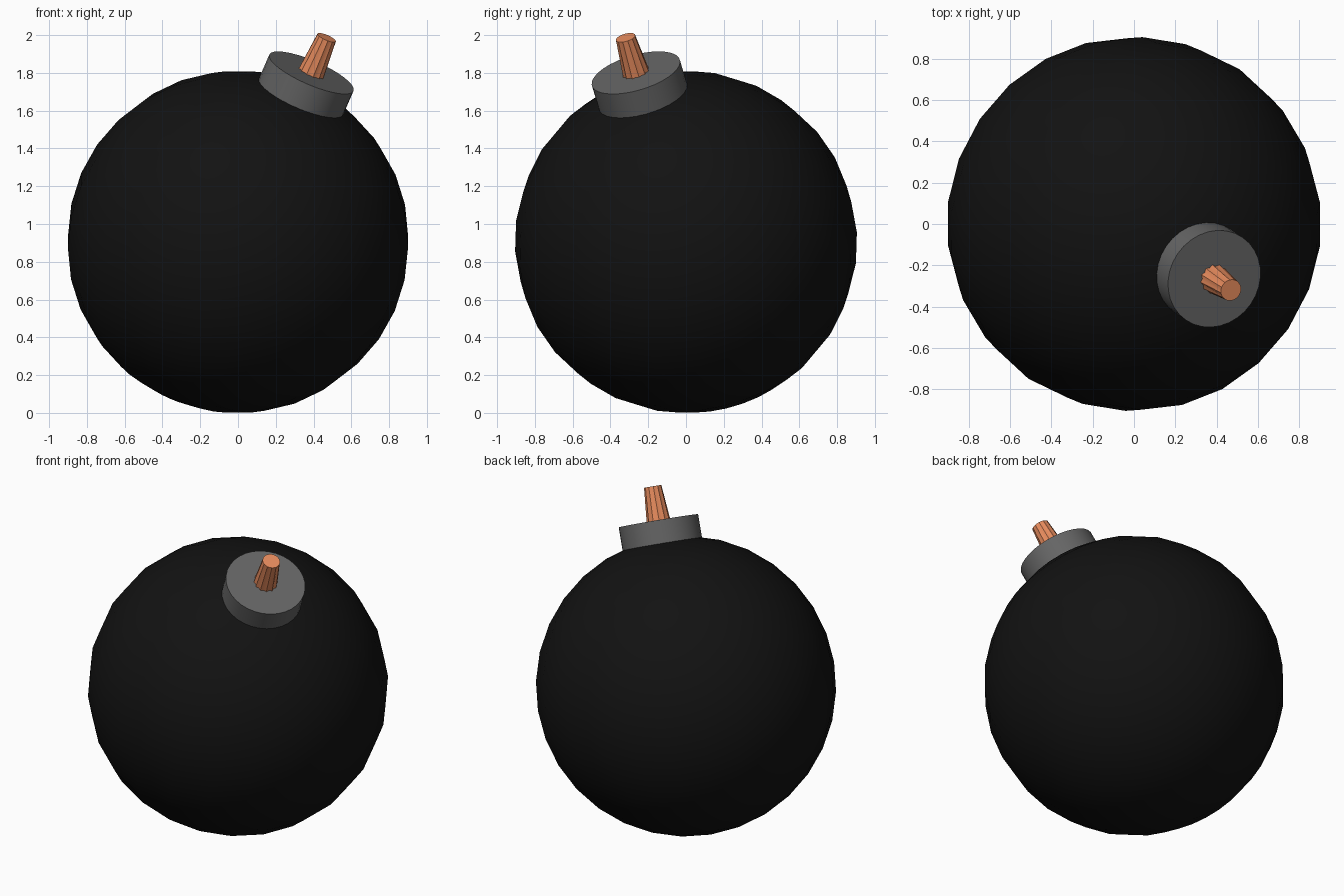
import bpy, bmesh
from math import radians, cos, sin, pi
from mathutils import Vector, Matrix

if "Cube" in bpy.data.objects:
    bpy.data.objects.remove(bpy.data.objects["Cube"])

CENTRE = Vector((0, 0, 0.905))
AXIS = Vector((0.384, -0.262, 0.885)).normalized()
TILT = Matrix.Translation(CENTRE) @ AXIS.to_track_quat('Z', 'Y').to_matrix().to_4x4()


def finish(name, bm, colour, angle):
    """Tilt a part onto the shared axis, colour it and smooth it."""
    bmesh.ops.recalc_face_normals(bm, faces=bm.faces)
    mesh = bpy.data.meshes.new(name)
    bm.to_mesh(mesh)
    bm.free()
    mesh.transform(TILT)
    obj = bpy.data.objects.new(name, mesh)
    bpy.context.collection.objects.link(obj)
    if colour:
        mat = bpy.data.materials.new(name + "_colour")
        mat.diffuse_color = (*colour, 1)
        mat.use_nodes = True
        mat.node_tree.nodes["Principled BSDF"].inputs["Base Color"].default_value = mat.diffuse_color
        mesh.materials.append(mat)
    bpy.ops.object.select_all(action='DESELECT')
    obj.select_set(True)
    bpy.context.view_layer.objects.active = obj
    bpy.ops.object.shade_smooth_by_angle(angle=radians(angle))
    return obj


def ring(bm, radii, z):
    n = len(radii)
    return [bm.verts.new((r * cos(2 * pi * i / n), r * sin(2 * pi * i / n), z))
            for i, r in enumerate(radii)]


def loft(rings):
    """Closed solid through (radii, height) rings."""
    bm = bmesh.new()
    loops = [ring(bm, radii, z) for radii, z in rings]
    for a, b in zip(loops, loops[1:]):
        for i in range(len(a)):
            j = (i + 1) % len(a)
            bm.faces.new((a[i], a[j], b[j], b[i]))
    bm.faces.new(loops[0][::-1])
    bm.faces.new(loops[-1])
    return bm


# Round black body
bm = bmesh.new()
bmesh.ops.create_uvsphere(bm, u_segments=24, v_segments=16, radius=0.907)
finish("body", bm, (0.006, 0.006, 0.006), 60)

# Grey collar seated on the body
finish("collar", loft([([0.243] * 32, 0.85), ([0.243] * 32, 1.012)]),
       (0.13, 0.13, 0.13), 40)

# Tapered fuse, fluted at its foot and round at its tip
foot = [0.074 if i % 2 else 0.064 for i in range(24)]
finish("fuse", loft([(foot, 0.99), ([0.053] * 24, 1.222)]),
       (0.80, 0.26, 0.11), 40)
